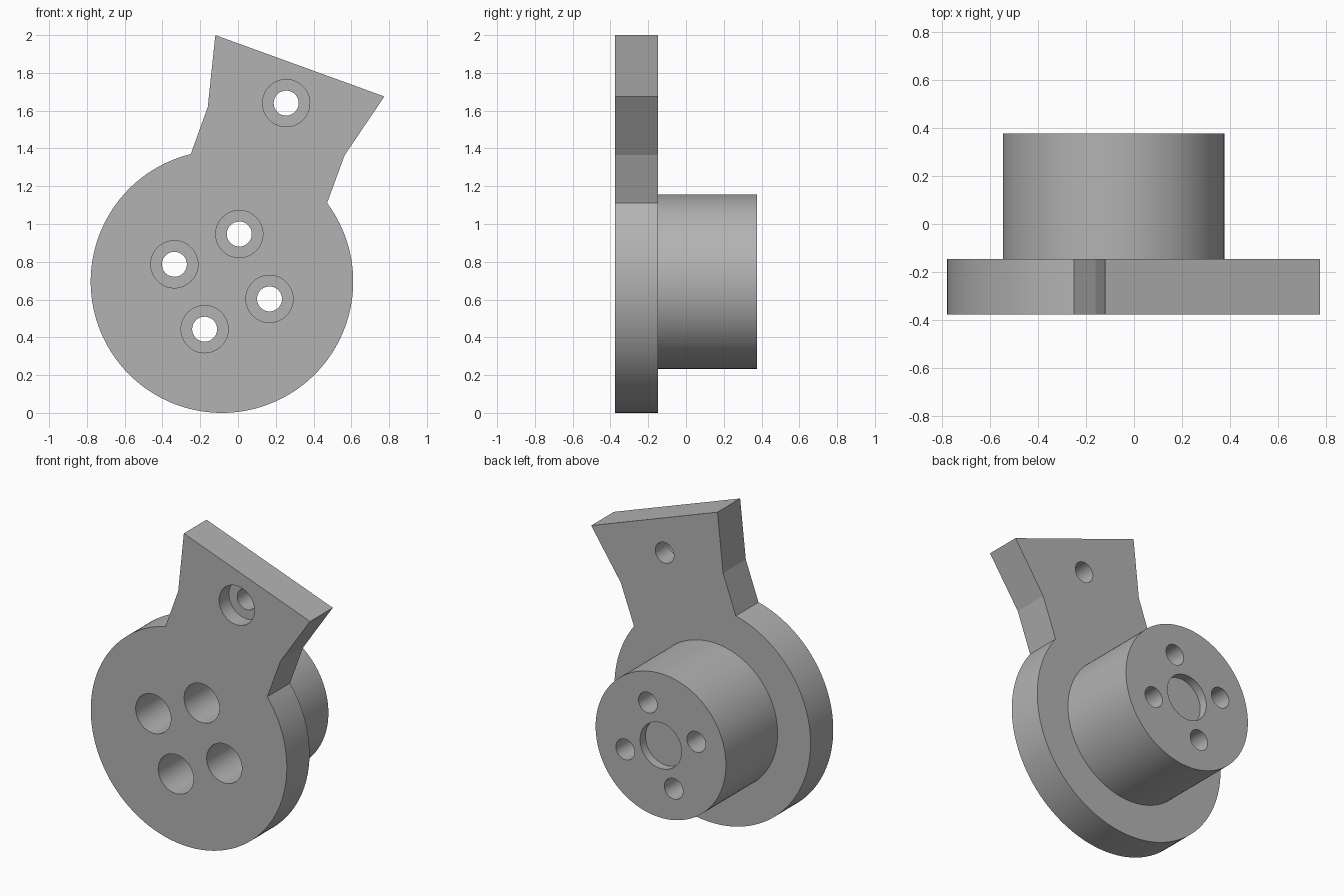
import bpy, bmesh
from math import sin, cos, pi, radians, atan2

old = bpy.data.objects.get("Cube")
if old:
    bpy.data.objects.remove(old, do_unlink=True)

CX, CZ, R = -0.085, 0.695, 0.695
FRONT, STEP, BACK = -0.377, -0.147, 0.377

grey = bpy.data.materials.new("machined grey")
grey.use_nodes = True
COLOUR = (0.45, 0.45, 0.45, 1)
grey.diffuse_color = COLOUR
grey.node_tree.nodes["Principled BSDF"].inputs["Base Color"].default_value = COLOUR


def loft(name, rings):
    """Closed solid skinned through matching rings of points."""
    bm = bmesh.new()
    loops = [[bm.verts.new(p) for p in ring] for ring in rings]
    n = len(loops[0])
    for a, b in zip(loops, loops[1:]):
        for i in range(n):
            j = (i + 1) % n
            bm.faces.new((a[i], a[j], b[j], b[i]))
    bm.faces.new(loops[0])
    bm.faces.new(loops[-1])
    bmesh.ops.recalc_face_normals(bm, faces=bm.faces)
    mesh = bpy.data.meshes.new(name)
    bm.to_mesh(mesh)
    bm.free()
    mesh.materials.append(grey)
    ob = bpy.data.objects.new(name, mesh)
    bpy.context.collection.objects.link(ob)
    return ob


def turned(name, x, z, profile, n=64):
    """Solid turned about a y axis through (x, z); profile is (radius, y)."""
    return loft(name, [[(x + r * cos(2 * pi * i / n), y, z + r * sin(2 * pi * i / n))
                        for i in range(n)] for r, y in profile])


def combine(target, tool, operation):
    tool.hide_render = True
    mod = target.modifiers.new(tool.name, "BOOLEAN")
    mod.operation, mod.solver, mod.object = operation, "EXACT", tool
    bpy.context.view_layer.objects.active = target
    bpy.ops.object.modifier_apply(modifier=mod.name)
    bpy.data.objects.remove(tool, do_unlink=True)


# Plate: round disc with a flared arm, as one outline
arm = [(-0.25, 1.37), (-0.16, 1.62), (-0.12, 2.0),
       (0.775, 1.675), (0.565, 1.365), (0.47, 1.11)]
start = atan2(arm[0][1] - CZ, arm[0][0] - CX)
end = atan2(arm[-1][1] - CZ, arm[-1][0] - CX) + 2 * pi
STEPS = 110
arc = [start + (end - start) * i / STEPS for i in range(STEPS + 1)]
outline = [(CX + R * cos(a), CZ + R * sin(a)) for a in arc] + arm[-2:0:-1]
plate = loft("mounting_plate", [[(x, y, z) for x, z in outline] for y in (FRONT, STEP)])

# Round boss behind the disc
boss = turned("boss", CX, CZ, [(0.462, STEP - 0.1), (0.462, BACK)], 128)
combine(plate, boss, "UNION")


# Counterbored bolt holes and a shallow recess in the boss face
def bolt_hole(name, x, z, depth):
    seat = FRONT + depth
    cutter = turned(name, x, z, [(0.125, FRONT - 0.1), (0.125, seat),
                                 (0.066, seat), (0.066, BACK + 0.1)])
    combine(plate, cutter, "DIFFERENCE")


for k in range(4):
    a = radians(70 + 90 * k)
    bolt_hole("boss_bolt_hole", CX + 0.268 * cos(a), CZ + 0.268 * sin(a), 0.45)
bolt_hole("arm_bolt_hole", 0.255, 1.64, 0.1)
combine(plate, turned("recess", CX, CZ, [(0.147, BACK - 0.055), (0.147, BACK + 0.1)]),
        "DIFFERENCE")

# Smooth round walls, sharp rims
bpy.ops.object.select_all(action="DESELECT")
plate.select_set(True)
bpy.context.view_layer.objects.active = plate
bpy.ops.object.shade_smooth_by_angle(angle=radians(12))
